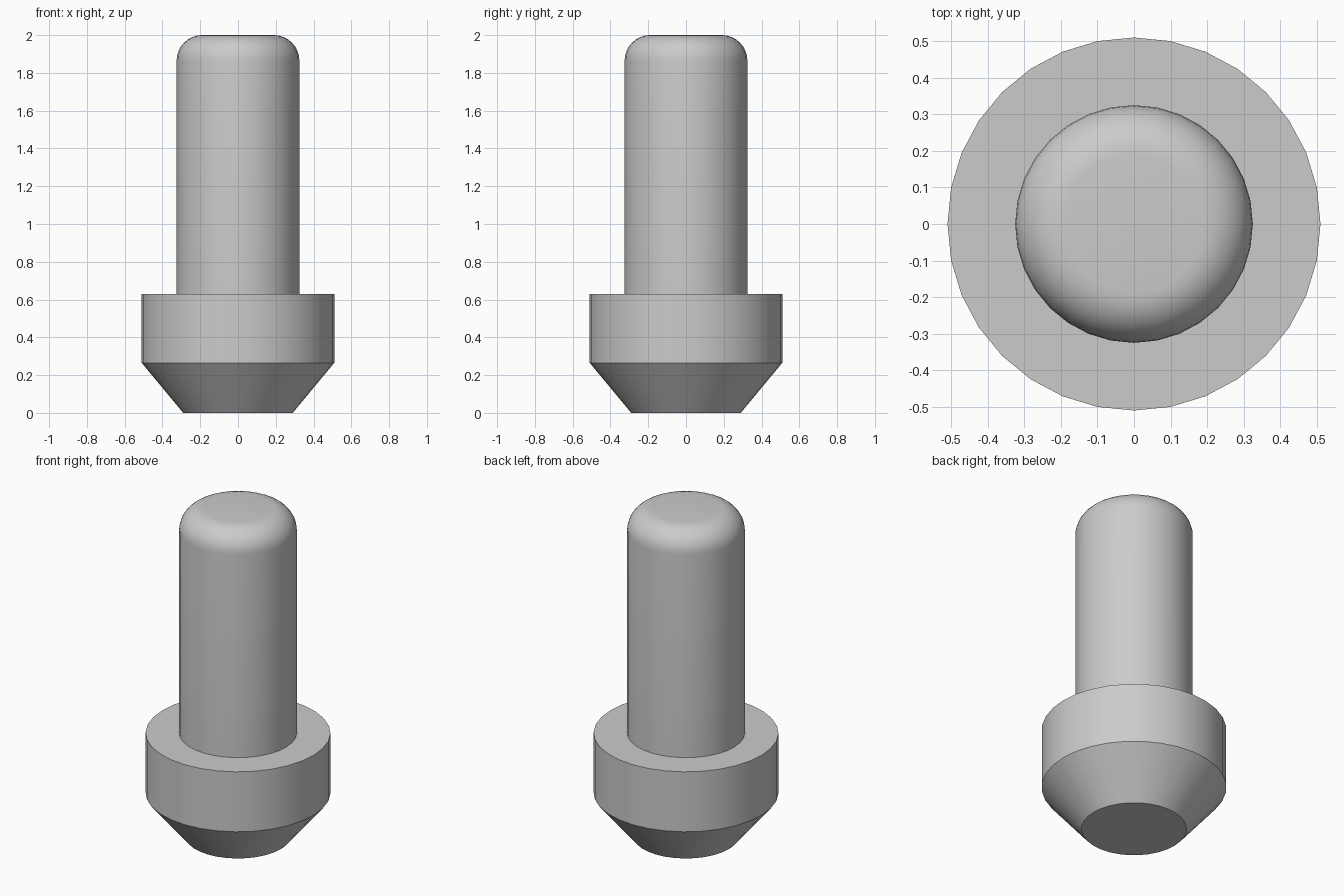
import bpy
import bmesh
import math

SIDES = 32

cube = bpy.data.objects.get("Cube")
if cube:
    bpy.data.objects.remove(cube, do_unlink=True)

# Single plain grey
grey = bpy.data.materials.new("plain_grey")
grey.use_nodes = True
colour = (0.6, 0.6, 0.6, 1)
grey.diffuse_color = colour
grey.node_tree.nodes["Principled BSDF"].inputs["Base Color"].default_value = colour


def lathe(name, profile):
    """Turn a (radius, height) profile around z and cap both ends."""
    bm = bmesh.new()
    rings = []
    for radius, z in profile:
        angles = [math.tau * i / SIDES for i in range(SIDES)]
        rings.append([bm.verts.new((radius * math.cos(a), radius * math.sin(a), z)) for a in angles])
    for low, high in zip(rings, rings[1:]):
        for i in range(SIDES):
            j = (i + 1) % SIDES
            bm.faces.new((low[i], low[j], high[j], high[i]))
    bm.faces.new(rings[0][::-1])
    bm.faces.new(rings[-1])
    mesh = bpy.data.meshes.new(name)
    bm.to_mesh(mesh)
    bm.free()
    mesh.materials.append(grey)
    obj = bpy.data.objects.new(name, mesh)
    bpy.context.collection.objects.link(obj)
    bpy.ops.object.select_all(action="DESELECT")
    obj.select_set(True)
    bpy.context.view_layer.objects.active = obj
    bpy.ops.object.shade_smooth_by_angle(angle=math.radians(30))
    return obj


# Pin with a rounded top edge, rising from the collar, and tapered foot below
SHAFT, FILLET, STEPS = 0.325, 0.135, 8
collar_top = 0.63
arc = [math.pi / 2 * i / STEPS for i in range(STEPS + 1)]
round_edge = [(SHAFT - FILLET + FILLET * math.cos(a), 2 - FILLET + FILLET * math.sin(a)) for a in arc]

lathe("collar_and_pin",
      [(0.29, 0), (0.51, 0.265), (0.51, collar_top), (SHAFT, collar_top)] + round_edge)
